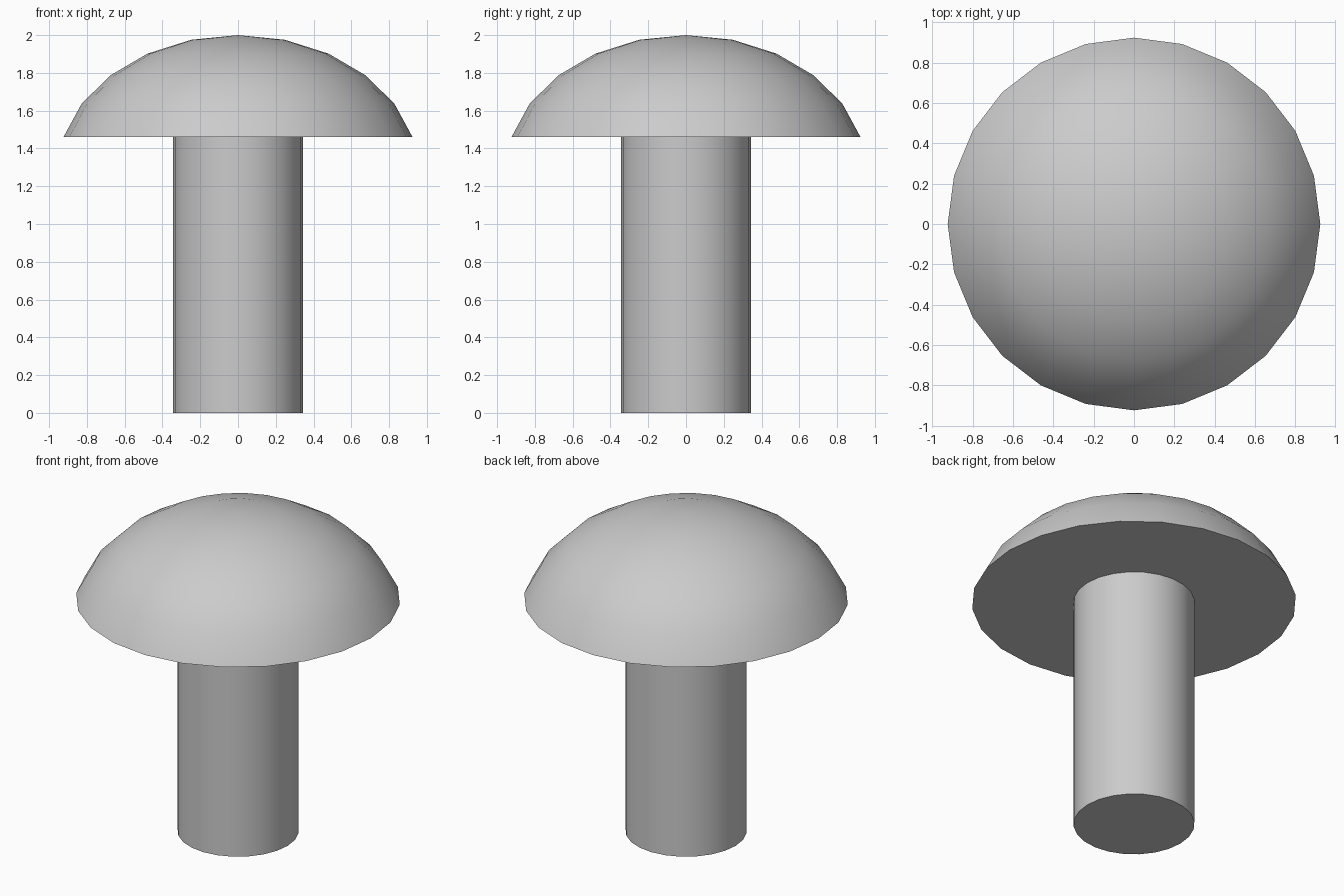
import bpy, bmesh, math

if "Cube" in bpy.data.objects:
    bpy.data.objects.remove(bpy.data.objects["Cube"])

SIDES = 24


def lathe(name, profile):
    """Spin an (radius, z) profile about z; radius 0 closes to a pole."""
    bm = bmesh.new()
    rings = []
    for r, z in profile:
        if r == 0:
            rings.append([bm.verts.new((0, 0, z))] * SIDES)
        else:
            rings.append([bm.verts.new((r * math.cos(2 * math.pi * i / SIDES),
                                        r * math.sin(2 * math.pi * i / SIDES), z))
                          for i in range(SIDES)])
    for a, b in zip(rings, rings[1:]):
        for i in range(SIDES):
            j = (i + 1) % SIDES
            bm.faces.new(list(dict.fromkeys((a[i], a[j], b[j], b[i]))))
    # Flat end caps
    for ring in (rings[0], rings[-1]):
        if ring[0] is not ring[1]:
            bm.faces.new(ring)
    bmesh.ops.recalc_face_normals(bm, faces=bm.faces[:])
    mesh = bpy.data.meshes.new(name)
    bm.to_mesh(mesh)
    bm.free()
    obj = bpy.data.objects.new(name, mesh)
    bpy.context.collection.objects.link(obj)
    bpy.ops.object.select_all(action='DESELECT')
    obj.select_set(True)
    bpy.context.view_layer.objects.active = obj
    bpy.ops.object.shade_smooth_by_angle(angle=math.radians(40))
    return obj


# Stem: plain cylinder
lathe("stem", [(0.345, 0.0), (0.345, 1.47)])

# Cap: upper part of a flattened sphere, flat underneath
R, H, STEP = 0.957, 0.729, math.radians(15)
dome = [(R * math.sin(k * STEP), 2 - H + H * math.cos(k * STEP)) for k in range(5, 0, -1)]
lathe("cap", dome + [(0, 2.0)])
